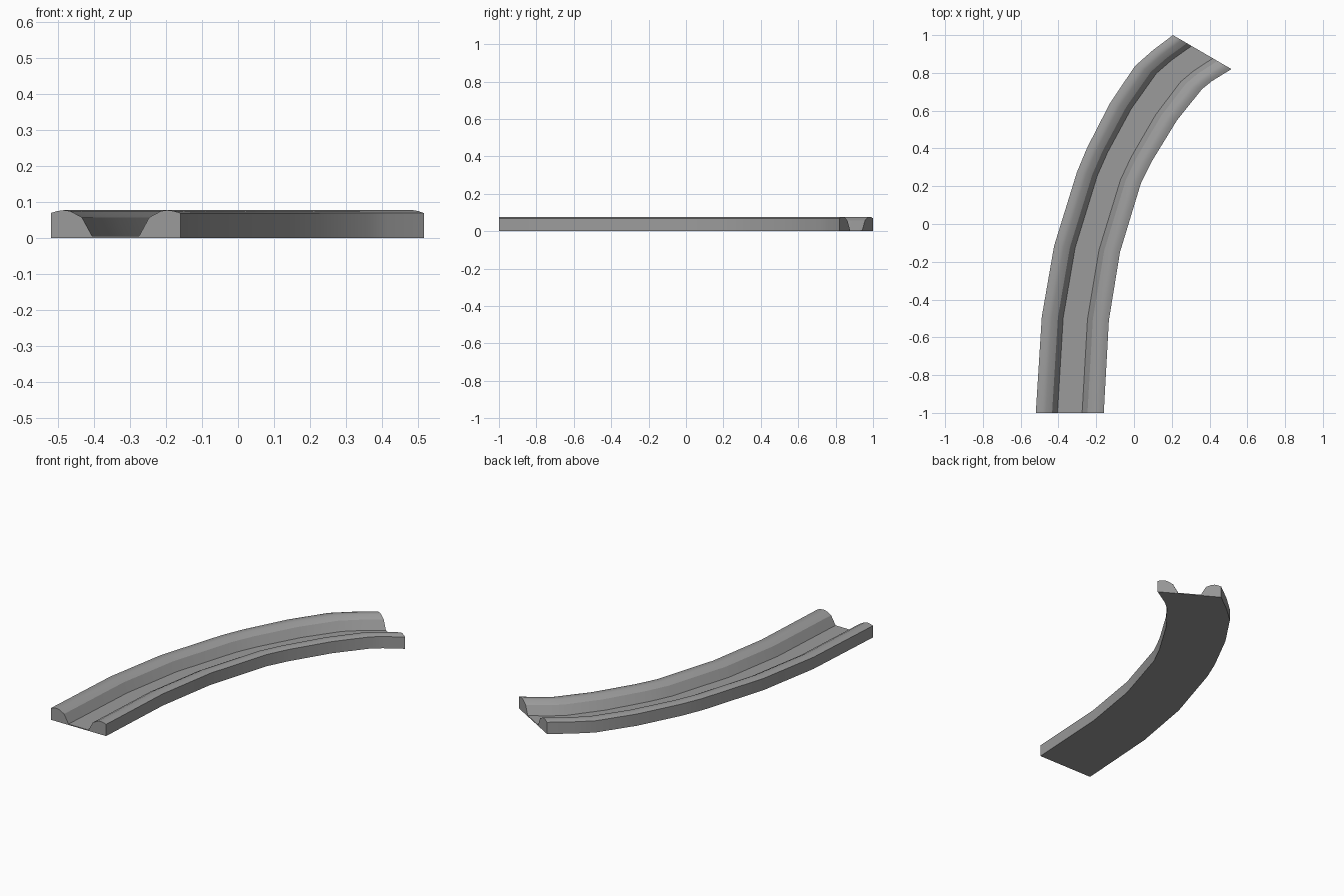
import bpy
import bmesh
import math
from mathutils import Vector

cube = bpy.data.objects.get("Cube")
if cube:
    bpy.data.objects.remove(cube, do_unlink=True)

# Grey track material
grey = bpy.data.materials.new("track_grey")
grey.use_nodes = True
color = (0.33, 0.33, 0.33, 1)
grey.diffuse_color = color
grey.node_tree.nodes["Principled BSDF"].inputs["Base Color"].default_value = color

# Outer and inner edge paths of the bend, as matching stations
outer = [(-.52, -1), (-.488, -.49), (-.423, -.116), (-.302, .275), (-.249, .402),
         (-.127, .64), (.005, .836), (.1, .92), (.206, 1)]
inner = [(-.16, -1), (-.133, -.51), (-.074, -.148), (.037, .217), (.095, .333),
         (.228, .55), (.36, .714), (.413, .757), (.516, .82)]

# Half section: outer wall, rounded lip, steep groove wall, thin floor
half = [(0, 0), (0, .069), (.05, .0745), (.1, .077), (.15, .0745), (.24, .057), (.319, .005)]
section = half + [(1 - t, z) for t, z in reversed(half)]

# Sweep the section along the bend
bm = bmesh.new()
rings = []
for a, b in zip(outer, inner):
    a, b = Vector(a), Vector(b)
    rings.append([bm.verts.new((*a.lerp(b, t), z)) for t, z in section])
for r, s in zip(rings, rings[1:]):
    for i in range(len(r)):
        j = (i + 1) % len(r)
        bm.faces.new((r[i], r[j], s[j], s[i]))
bm.faces.new(rings[0])
bm.faces.new(rings[-1])
bmesh.ops.recalc_face_normals(bm, faces=bm.faces)

mesh = bpy.data.meshes.new("curved_track")
bm.to_mesh(mesh)
bm.free()
mesh.materials.append(grey)
track = bpy.data.objects.new("curved_track", mesh)
bpy.context.collection.objects.link(track)

# Smooth lips and bends, crisp groove edges
bpy.ops.object.select_all(action='DESELECT')
track.select_set(True)
bpy.context.view_layer.objects.active = track
bpy.ops.object.shade_smooth_by_angle(angle=math.radians(30))
